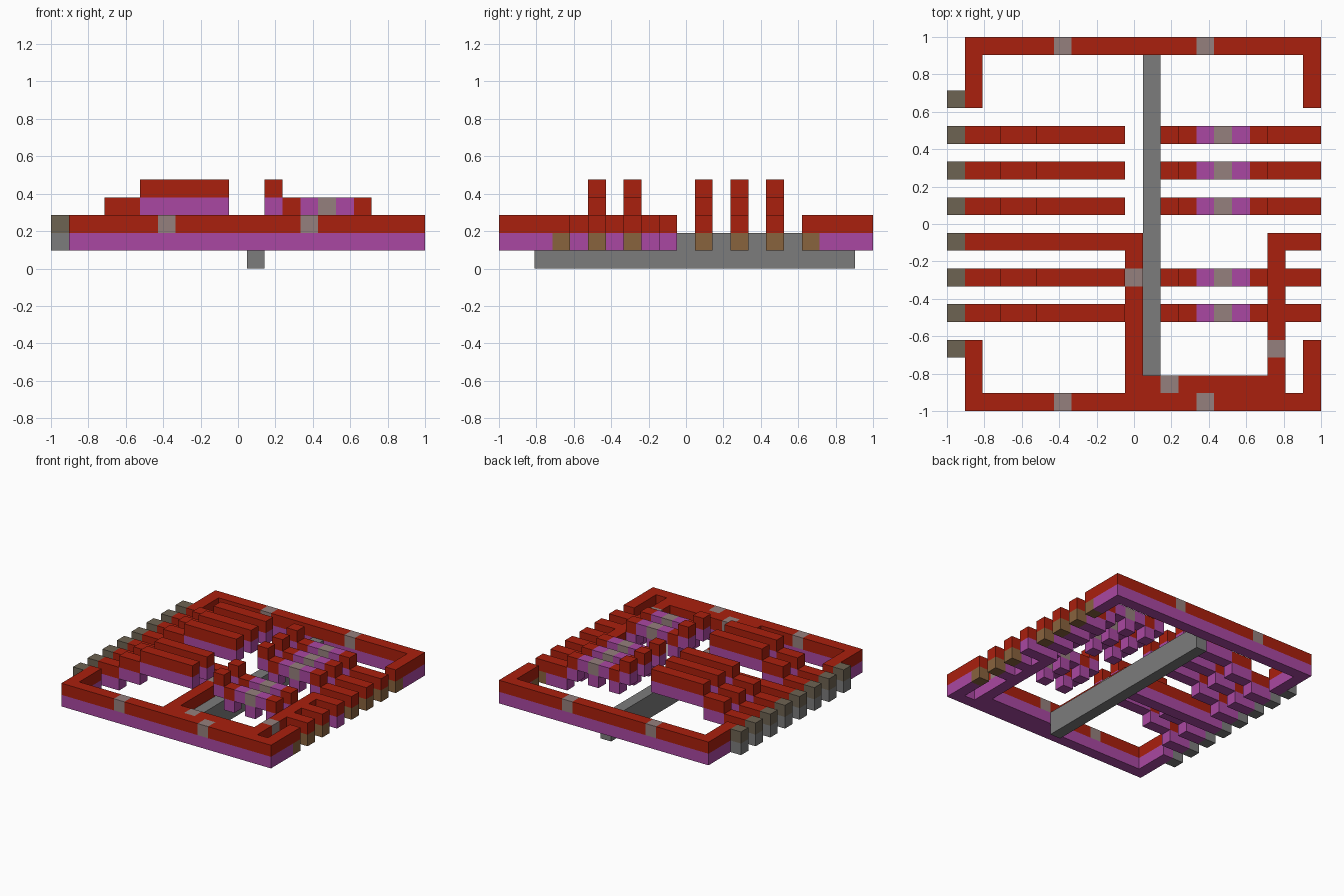
import bpy
import bmesh

cube = bpy.data.objects.get("Cube")
if cube:
    bpy.data.objects.remove(cube, do_unlink=True)

N = 21          # grid cells across the longest side
U = 2 / N       # size of one cell


def material(name, color):
    m = bpy.data.materials.new(name)
    m.use_nodes = True
    m.diffuse_color = (*color, 1)
    m.node_tree.nodes["Principled BSDF"].inputs["Base Color"].default_value = (*color, 1)
    return m


RED = material("wire red", (0.40, 0.014, 0.004))
PURPLE = material("base purple", (0.40, 0.064, 0.36))
GRAY = material("stone gray", (0.20, 0.20, 0.20))
LIGHT = material("repeater gray", (0.30, 0.215, 0.205))
BROWN = material("pin brown", (0.25, 0.125, 0.048))
DARK = material("lever brown", (0.155, 0.125, 0.085))


def part(name, boxes):
    """One object from boxes: (material, first cell, last cell), cells as (i, j, k)."""
    mesh = bpy.data.meshes.new(name)
    bm = bmesh.new()
    for mat, a, b in boxes:
        if mat.name not in mesh.materials:
            mesh.materials.append(mat)
        slot = mesh.materials.find(mat.name)
        made = bmesh.ops.create_cube(bm, size=1)["verts"]
        for v in made:
            cell = [lo if c < 0 else hi + 1 for c, lo, hi in zip(v.co, a, b)]
            v.co = (cell[0] * U - 1, cell[1] * U - 1, cell[2] * U)
        for f in {f for v in made for f in v.link_faces}:
            f.material_index = slot
    bm.to_mesh(mesh)
    bm.free()
    obj = bpy.data.objects.new(name, mesh)
    bpy.context.collection.objects.link(obj)


def split(main, special, spots, axis, a, b):
    """Boxes of a straight run, with single cells of another material at the spots."""
    boxes, start = [], a[axis]

    def piece(mat, lo, hi):
        p, q = list(a), list(b)
        p[axis], q[axis] = lo, hi
        boxes.append((mat, p, q))

    for s in sorted(spots):
        if s > start:
            piece(main, start, s - 1)
        piece(special, s, s)
        start = s + 1
    if start <= b[axis]:
        piece(main, start, b[axis])
    return boxes


def run(axis, lo, hi, fixed, k=2, repeaters=(), pins=()):
    """Red wire on a purple base, along x (axis 0) or y (axis 1)."""
    def ends(level):
        return ((lo, fixed, level), (hi, fixed, level)) if axis == 0 else \
               ((fixed, lo, level), (fixed, hi, level))
    return (split(RED, LIGHT, repeaters, axis, *ends(k))
            + split(PURPLE, BROWN, pins, axis, *ends(k - 1)))


# Stone beam below the board
part("center_beam", [(GRAY, (11, 2, 0), (11, 19, 1))])

# Back and front frames with their short side arms
part("back_frame", run(0, 1, 20, 20, repeaters=(6, 14))
     + run(1, 17, 19, 1) + run(1, 17, 19, 20, pins=(17,)))
part("front_frame", run(0, 1, 20, 0, repeaters=(6, 14))
     + run(1, 1, 3, 1) + run(1, 1, 3, 20, pins=(3,)))

# Inner loop joining the middle row to the front
part("inner_front_wire", run(0, 10, 18, 1, repeaters=(12,)))
part("inner_right_wire", run(1, 2, 8, 10, repeaters=(7,)))
part("inner_left_wire", run(1, 2, 8, 18, repeaters=(3,)))
part("middle_row_right", run(0, 1, 10, 9))
part("middle_row_left", run(0, 18, 20, 9))

# Stepped rows on both halves
for j in (5, 7, 11, 13, 15):
    part(f"stepped_row_right_{j}",
         run(0, 1, 2, j) + run(0, 3, 4, j, k=3) + run(0, 5, 9, j, k=4))
    outer = 19 if j < 9 else 18
    part(f"stepped_row_left_{j}",
         run(0, outer, 20, j, pins=(20,))
         + run(0, 12, 12, j, k=4) + run(0, 13, 13, j, k=3) + run(0, 17, 17, j, k=3)
         + run(0, 15, 15, j, k=3, repeaters=(15,))
         + [(PURPLE, (i, j, 3), (i, j, 3)) for i in (14, 16)])

# Input stubs along the right edge
for j in range(3, 18, 2):
    part(f"input_stub_{j}", [(GRAY, (0, j, 1), (0, j, 1)), (DARK, (0, j, 2), (0, j, 2))])
